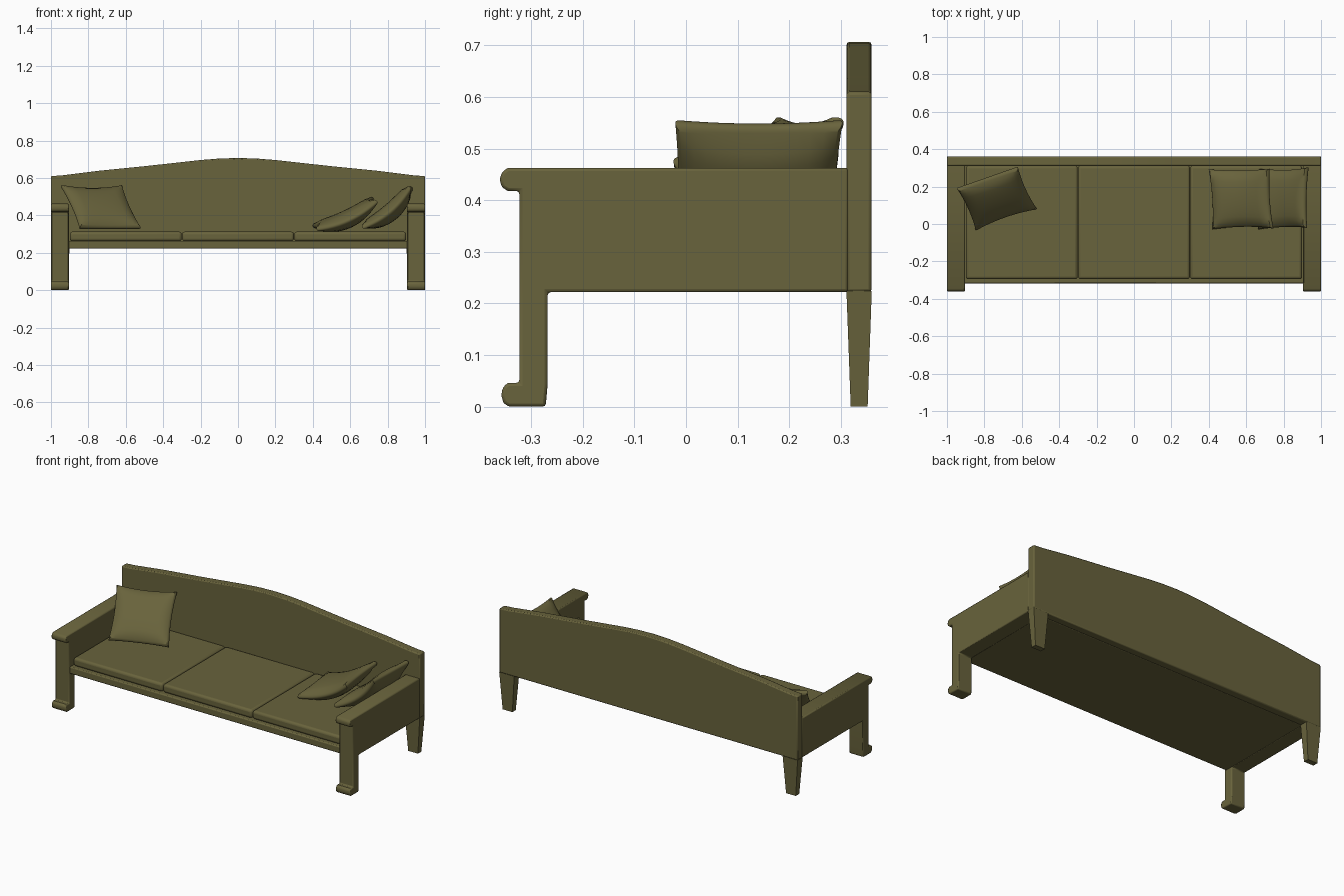
import bpy, bmesh, math
from mathutils import Vector

if "Cube" in bpy.data.objects:
    bpy.data.objects.remove(bpy.data.objects["Cube"])

olive = bpy.data.materials.new("olive_fabric")
olive.diffuse_color = (0.14, 0.125, 0.045, 1)
olive.use_nodes = True
olive.node_tree.nodes["Principled BSDF"].inputs["Base Color"].default_value = olive.diffuse_color


def finish(name, bm, bevel=0.0, segments=2):
    bmesh.ops.recalc_face_normals(bm, faces=bm.faces)
    mesh = bpy.data.meshes.new(name)
    bm.to_mesh(mesh)
    bm.free()
    ob = bpy.data.objects.new(name, mesh)
    bpy.context.collection.objects.link(ob)
    mesh.materials.append(olive)
    if bevel:
        mod = ob.modifiers.new("bevel", 'BEVEL')
        mod.width, mod.segments = bevel, segments
        mod.limit_method, mod.angle_limit = 'ANGLE', math.radians(40)
    bpy.ops.object.select_all(action='DESELECT')
    ob.select_set(True)
    bpy.context.view_layer.objects.active = ob
    bpy.ops.object.shade_smooth_by_angle(angle=math.radians(35))
    return ob


def box(name, lo, hi, bevel=0.0, segments=2):
    bm = bmesh.new()
    bmesh.ops.create_cube(bm, size=1)
    for v in bm.verts:
        v.co = Vector([l + (c + 0.5) * (h - l) for c, l, h in zip(v.co, lo, hi)])
    return finish(name, bm, bevel, segments)


def extrude(name, points, offset, bevel):
    bm = bmesh.new()
    face = bm.faces.new([bm.verts.new(p) for p in points])
    new = bmesh.ops.extrude_face_region(bm, geom=[face])["geom"]
    bmesh.ops.translate(bm, vec=offset,
                        verts=[g for g in new if isinstance(g, bmesh.types.BMVert)])
    return finish(name, bm, bevel)


def pillow(name, centre, u, v, puff, sag):
    """Puffed square with half-edges u and v; sag curls the u ends upward."""
    c, u, v = Vector(centre), Vector(u), Vector(v)
    n = u.cross(v).normalized()
    bm = bmesh.new()
    bmesh.ops.create_cube(bm, size=2)
    bmesh.ops.subdivide_edges(bm, edges=bm.edges[:], cuts=11, use_grid_fill=True)
    for p in bm.verts:
        a, b, h = p.co
        dome = math.sqrt(max(0, (1 - a * a) * (1 - b * b)))
        rounding = 1 - 0.06 * h * h
        pa = a * (1 - 0.06 * (1 - b * b)) * rounding
        pb = b * (1 - 0.06 * (1 - a * a)) * rounding
        p.co = c + u * pa + v * pb + n * (h * (0.015 + puff * dome) + sag * (a * a - 0.4))
    return finish(name, bm)


# Arched back panel
half = [(1, 0.61), (0.94, 0.614), (0.75, 0.638), (0.5, 0.663), (0.3, 0.685),
        (0.2, 0.696), (0.1, 0.704)]
top = half + [(0, 0.707)] + [(-x, z) for x, z in reversed(half)]
outline = [(-1, 0.222)] + [(1, 0.222)] + top
extrude("back_panel", [(x, 0.311, z) for x, z in outline], (0, 0.049, 0), 0.006)

# Seat base and three cushions
box("seat_base", (-0.91, -0.317, 0.222), (0.91, 0.315, 0.264), 0.006)
for i in range(3):
    x = -0.9 + 0.6 * i
    box(f"seat_cushion_{i + 1}", (x + 0.001, -0.295, 0.262), (x + 0.599, 0.312, 0.313), 0.014, 3)

# Arm panels with scrolled arm top and front leg, plus tapered back legs
arm = [(0.315, 0.222), (0.315, 0.463), (-0.345, 0.463), (-0.357, 0.455), (-0.361, 0.44),
       (-0.357, 0.425), (-0.345, 0.418), (-0.323, 0.418), (-0.323, 0.046),
       (-0.345, 0.046), (-0.355, 0.038), (-0.358, 0.022), (-0.354, 0.008),
       (-0.345, 0.0), (-0.272, 0.0), (-0.268, 0.045), (-0.268, 0.222)]
for side, s in (("left", -1), ("right", 1)):
    extrude(f"{side}_arm", [(s * 0.904, y, z) for y, z in arm], (s * 0.096, 0, 0), 0.006)
    leg = box(f"{side}_back_leg", (s * 0.95 - 0.05, 0.311, 0), (s * 0.95 + 0.05, 0.36, 0.224))
    for v in leg.data.vertices:
        if v.co.z < 0.1:
            v.co.x = s * 0.95 + (v.co.x - s * 0.95) * 0.65
            v.co.y = 0.336 + (v.co.y - 0.336) * 0.67

# Loose pillows
pillow("left_pillow", (-0.735, 0.14, 0.44), (0.163, 0.057, 0), (-0.05, 0.11, 0.112), 0.03, 0.01)
pillow("right_pillow", (0.81, 0.137, 0.428), (0.128, 0.004, 0.108), (0.004, 0.162, 0), 0.033, 0.03)
pillow("middle_pillow", (0.58, 0.135, 0.391), (0.162, 0.002, 0.075), (-0.01, 0.16, 0.008), 0.033, 0.03)
